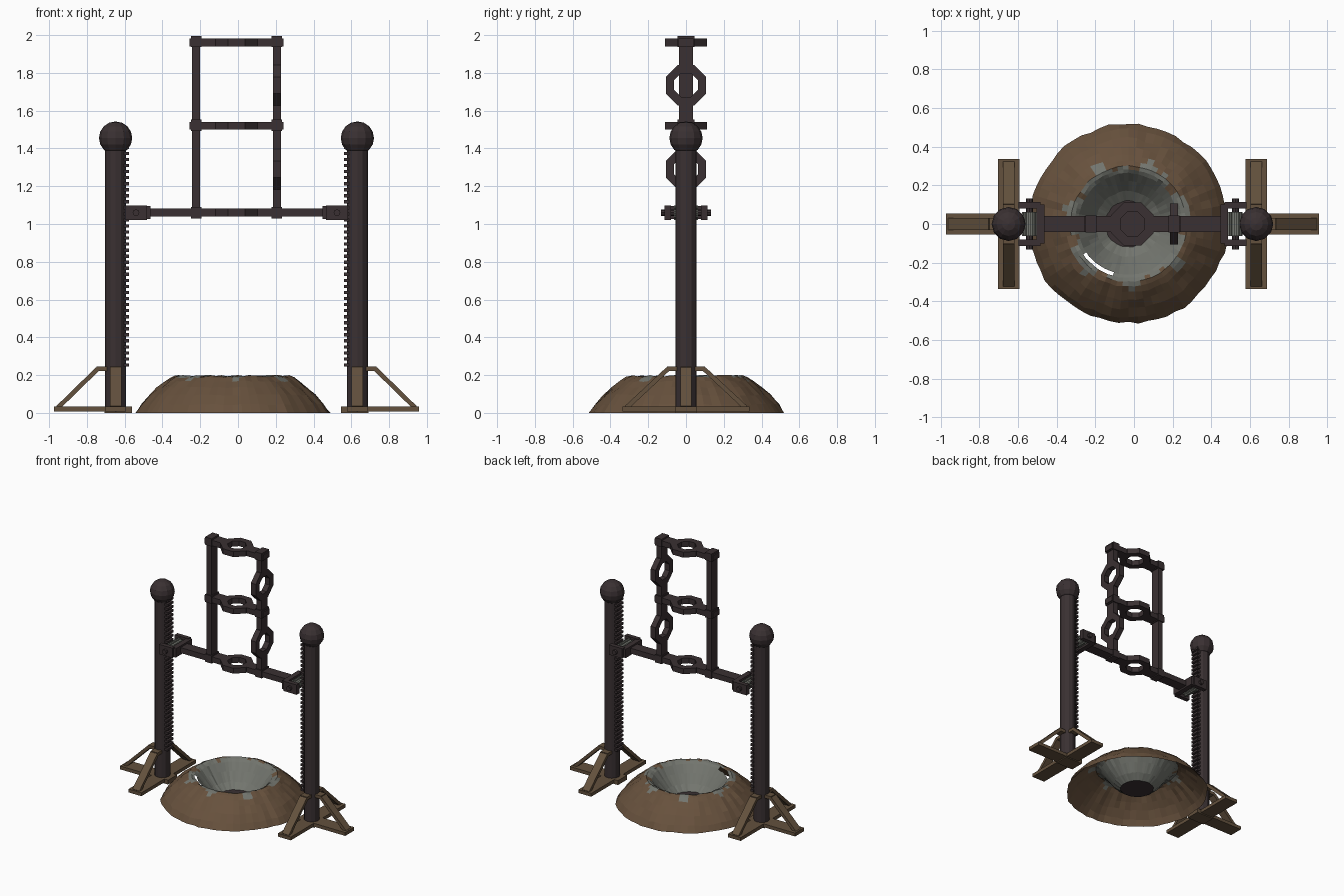
import bpy, bmesh, math, random
from mathutils import Vector, Matrix

if "Cube" in bpy.data.objects:
    bpy.data.objects.remove(bpy.data.objects["Cube"])

random.seed(4)
XC = -0.008      # middle of the frame
POST = 0.64      # post offset from the middle


def material(name, rgb):
    m = bpy.data.materials.new(name)
    m.diffuse_color = (*rgb, 1)
    m.use_nodes = True
    m.node_tree.nodes["Principled BSDF"].inputs["Base Color"].default_value = m.diffuse_color
    return m


IRON = material("dark iron", (0.042, 0.030, 0.032))
WOOD = material("brown wood", (0.125, 0.082, 0.047))
EARTH = material("brown earth", (0.135, 0.082, 0.046))
STONE = material("grey stone", (0.170, 0.178, 0.156))


def finish(name, bm, *mats):
    bmesh.ops.recalc_face_normals(bm, faces=bm.faces)
    me = bpy.data.meshes.new(name)
    bm.to_mesh(me)
    bm.free()
    for m in mats:
        me.materials.append(m)
    ob = bpy.data.objects.new(name, me)
    bpy.context.collection.objects.link(ob)
    return ob


def box(bm, lo, hi, xf=Matrix()):
    lo, hi = Vector(lo), Vector(hi)
    size = hi - lo
    m = xf @ Matrix.Translation((lo + hi) / 2) @ Matrix.Diagonal((*size, 1))
    bmesh.ops.create_cube(bm, size=1, matrix=m)


def cylinder(bm, r, depth, xf, sides=12):
    bmesh.ops.create_cone(bm, cap_ends=True, segments=sides, radius1=r,
                          radius2=r, depth=depth, matrix=xf)


def ring(bm, outer, inner, thick, xf):
    """Eight-sided flat ring; outer and inner are distances to the flats."""
    rows = []
    for i in range(8):
        a = math.radians(22.5 + 45 * i)
        row = []
        for r, z in ((outer, -1), (outer, 1), (inner, 1), (inner, -1)):
            r /= math.cos(math.pi / 8)
            row.append(bm.verts.new(xf @ Vector((r * math.cos(a), r * math.sin(a), z * thick / 2))))
        rows.append(row)
    for i in range(8):
        a, b = rows[i], rows[(i + 1) % 8]
        for k in range(4):
            bm.faces.new((a[k], b[k], b[(k + 1) % 4], a[(k + 1) % 4]))


def bar(bm, start, end, xf, half=0.021, wide=0.041, hole=0.11):
    """Bar along local x, with an eight-sided ring at its middle if hole > 0."""
    if hole:
        mid = (start + end) / 2
        box(bm, (start, -wide, -half), (mid - hole + 0.02, wide, half), xf)
        box(bm, (mid + hole - 0.02, -wide, -half), (end, wide, half), xf)
        ring(bm, hole, 0.063, half * 2, xf @ Matrix.Translation((mid, 0, 0)))
    else:
        box(bm, (start, -wide, -half), (end, wide, half), xf)


T = Matrix.Translation
ALONG_Y = Matrix.Rotation(math.pi / 2, 4, 'X')

# Posts, racks, feet and pinions, mirrored left and right (local +x is outward)
for side, s in (("left", -1), ("right", 1)):
    base = T((XC + s * POST, 0, 0)) @ Matrix.Rotation(0 if s > 0 else math.pi, 4, 'Z')

    bm = bmesh.new()
    cylinder(bm, 0.056, 1.43, base @ T((0, 0, 0.72)), 12)
    finish(side + "_post", bm, IRON)

    bm = bmesh.new()
    bmesh.ops.create_uvsphere(bm, u_segments=12, v_segments=8, radius=0.088,
                              matrix=base @ T((0, 0, 1.455)))
    finish(side + "_post_knob", bm, IRON)

    bm = bmesh.new()
    for i in range(37):
        z = 0.245 + i * 0.032
        box(bm, (-0.071, -0.035, z), (-0.045, 0.035, z + 0.017), base)
    finish(side + "_rack_teeth", bm, IRON)

    # Three-legged wooden foot: ground plank, slanted brace and top stub
    bm = bmesh.new()
    for turn, reach in ((0, 0.325), (math.pi / 2, 0.335), (-math.pi / 2, 0.335)):
        leg = base @ Matrix.Rotation(turn, 4, 'Z')
        box(bm, (0.03, -0.055, 0.008), (reach, 0.055, 0.034), leg)
        rise, run = 0.205, reach - 0.115
        slope = leg @ T((reach - 0.02, 0, 0.028)) @ Matrix.Rotation(math.atan2(rise, run), 4, 'Y')
        box(bm, (-math.hypot(rise, run), -0.03, -0.012), (0, 0.03, 0.012), slope)
        box(bm, (0.04, -0.03, 0.222), (0.1, 0.03, 0.246), leg)
    box(bm, (-0.088, -0.055, 0), (0.06, 0.055, 0.034), base)
    finish(side + "_foot", bm, WOOD)

    # Fork holding the pinion against the rack
    bm = bmesh.new()
    arm = base @ T((0, 0, 1.06))
    box(bm, (-0.185, -0.1, -0.034), (-0.145, 0.1, 0.034), arm)
    for y in (-1, 1):
        lo, hi = sorted((y * 0.08, y * 0.113))
        box(bm, (-0.165, lo, -0.038), (-0.05, hi, 0.038), arm)
    cylinder(bm, 0.018, 0.265, arm @ T((-0.108, 0, 0)) @ ALONG_Y, 8)
    finish(side + "_fork", bm, IRON)

    bm = bmesh.new()
    hub = arm @ T((-0.108, 0, 0))
    cylinder(bm, 0.03, 0.125, hub @ ALONG_Y, 12)
    for i in range(8):
        box(bm, (0.02, -0.0625, -0.006), (0.038, 0.0625, 0.006),
            hub @ Matrix.Rotation(i * math.pi / 4, 4, 'Y'))
    finish(side + "_pinion", bm, STONE)

# Horizontal bars, each with a ring
for name, z, half_len in (("lower_bar", 1.06, 0.475), ("middle_bar", 1.52, 0.25),
                          ("top_bar", 1.962, 0.25)):
    bm = bmesh.new()
    bar(bm, -half_len, half_len, T((XC, 0, z)))
    finish(name, bm, IRON)

# Uprights: plain on the left, ringed on the right
UP = Matrix.Rotation(-math.pi / 2, 4, 'Y')
for name, x, hole in (("left_upright", XC - 0.214, 0), ("right_upright", XC + 0.214, 0.107)):
    bm = bmesh.new()
    for z0, z1 in ((1.06, 1.52), (1.52, 1.95)):
        bar(bm, z0, z1, T((x, 0, 0)) @ UP, 0.021, 0.037, hole)
    for z in (1.06, 1.522, 1.966):
        box(bm, (x - 0.028, -0.045, z - 0.03), (x + 0.028, 0.045, z + 0.03))
    finish(name, bm, IRON)

# Cratered mound: open shell swept round, earth outside, stone inside, dark pit
profile = [(0.515, 0.0), (0.485, 0.045), (0.44, 0.095), (0.395, 0.135), (0.355, 0.168),
           (0.325, 0.188), (0.30, 0.197), (0.28, 0.192), (0.262, 0.178), (0.22, 0.125),
           (0.17, 0.065), (0.12, 0.025)]
N = 64
bm = bmesh.new()
wobble = [random.uniform(-1, 1) for _ in range(N)]
rows = []
for k, (r, z) in enumerate(profile):
    row = []
    for i in range(N):
        a = 2 * math.pi * i / N
        amount = 0.013 if k < 5 else 0.005
        rr = r + amount * (0.6 * (wobble[i] + wobble[i - 1]) / 2 + random.uniform(-0.4, 0.4))
        zz = z + (random.uniform(-0.005, 0.004) if 0 < k < 11 else 0)
        row.append(bm.verts.new((-0.028 + rr * math.cos(a), rr * math.sin(a), zz)))
    rows.append(row)
for k in range(len(rows) - 1):
    for i in range(N):
        deg = 360 * (i + 0.5) / N
        if k == 7 and 215 < deg < 252:      # slit in the crater wall
            continue
        j = (i + 1) % N
        f = bm.faces.new((rows[k][i], rows[k][j], rows[k + 1][j], rows[k + 1][i]))
        # ragged stone edge
        edge = 0.32 + 0.03 * math.sin(i * 0.69) + 0.022 * math.sin(i * 1.57 + 1)
        f.material_index = 1 if profile[k][0] < edge else 0
pit = bm.faces.new(rows[-1])
pit.material_index = 2
finish("cratered_mound", bm, EARTH, STONE, IRON)
